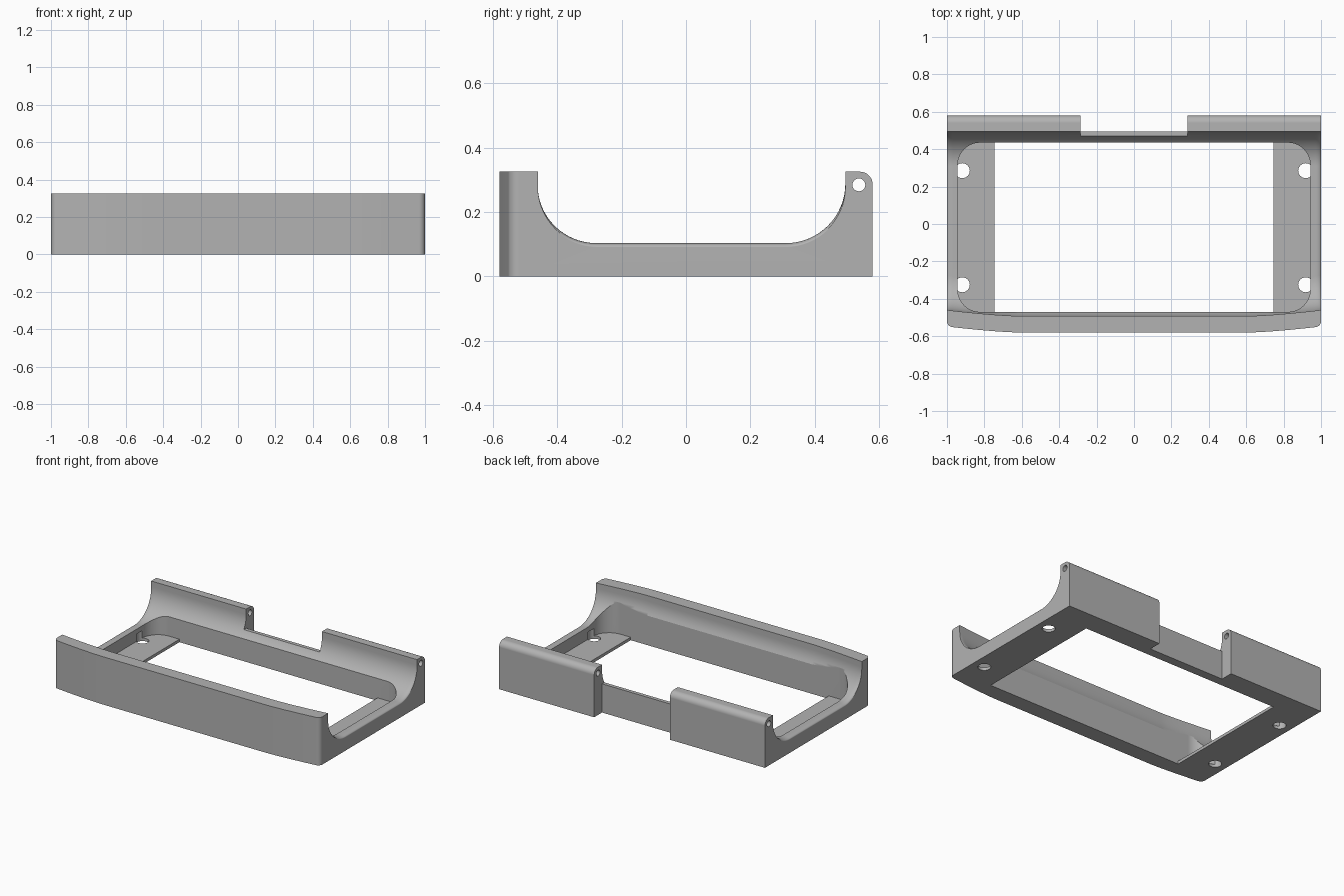
import bpy, bmesh
from math import sin, cos, pi, sqrt

if "Cube" in bpy.data.objects:
    bpy.data.objects.remove(bpy.data.objects["Cube"])

HALF, HEIGHT, RAIL, BACK = 1.0, 0.325, 0.103, 0.58
ARC, CORNER, FLOOR = 0.185, 0.028, 0.02

grey = bpy.data.materials.new("plain grey")
grey.use_nodes = True
grey.diffuse_color = (0.45, 0.45, 0.45, 1)
grey.node_tree.nodes["Principled BSDF"].inputs["Base Color"].default_value = (0.45, 0.45, 0.45, 1)


def loft(name, rings):
    """Skin equal closed rings and cap both ends."""
    bm = bmesh.new()
    rows = [[bm.verts.new(p) for p in ring] for ring in rings]
    n = len(rows[0])
    for a, b in zip(rows, rows[1:]):
        for i in range(n):
            j = (i + 1) % n
            bm.faces.new((a[i], a[j], b[j], b[i]))
    bm.faces.new(rows[0])
    bm.faces.new(rows[-1])
    bmesh.ops.recalc_face_normals(bm, faces=bm.faces)
    mesh = bpy.data.meshes.new(name)
    bm.to_mesh(mesh)
    bm.free()
    mesh.materials.append(grey)
    ob = bpy.data.objects.new(name, mesh)
    bpy.context.collection.objects.link(ob)
    return ob


def arc(cy, cz, r, start, end, steps):
    return [(cy + r * cos(start + (end - start) * i / steps),
             cz + r * sin(start + (end - start) * i / steps)) for i in range(steps + 1)]


def prism(name, outline, z0, z1):
    return loft(name, [[(x, y, z) for x, y in outline] for z in (z0, z1)])


def box(name, x0, x1, y0, y1, z0, z1):
    return prism(name, [(x0, y0), (x1, y0), (x1, y1), (x0, y1)], z0, z1)


def section(x):
    """Side profile at x: bowed front wall, scooped middle, rounded hinge edge."""
    ax = abs(x)
    bend = 0.032 * (max(0, ax - 0.62) / (HALF - 0.62)) ** 1.4
    t = max(0, ax - HALF + CORNER)
    rounding = CORNER - sqrt(max(0, CORNER ** 2 - t ** 2))
    cz = RAIL + ARC - 0.45 * rounding
    front = -BACK + bend
    pts = [(front + rounding, 0), (front + rounding, HEIGHT), (front + 0.088, HEIGHT)]
    pts += arc(front + 0.088 + ARC, cz, ARC, pi, 1.5 * pi, 16)
    pts += arc(0.495 - ARC, cz, ARC, 1.5 * pi, 2 * pi, 16)
    pts += [(0.495, HEIGHT)]
    pts += arc(BACK - 0.04, HEIGHT - 0.04, 0.04, pi / 2, 0, 8)
    pts += [(BACK, 0)]
    return [(x, y, z) for y, z in pts]


# Main body
half = [0.31, 0.62] + [0.62 + 0.05 * i for i in range(1, 8)]
half += [HALF - CORNER + CORNER * sin(pi / 2 * i / 8) for i in range(9)]
stations = [-x for x in reversed(half)] + [0] + half
body = loft("tray_frame", [section(x) for x in stations])

# Pocket with rounded corners, above the thin end plates
px, y0, y1, r = 0.943, -0.47, 0.435, 0.12
outline = []
for k, (cx, cy) in enumerate([(px - r, y1 - r), (r - px, y1 - r), (r - px, y0 + r), (px - r, y0 + r)]):
    outline += arc(cx, cy, r, k * pi / 2, (k + 1) * pi / 2, 10)
cutters = [prism("pocket_cutter", outline, FLOOR, 1)]

# Open window between the end plates
cutters.append(box("window_cutter", -0.745, 0.745, y0, y1, -0.1, 0.06))

# Gap between the hinge blocks, with a low rail left in front of it
cutters.append(box("gap_cutter", -0.285, 0.285, 0.495, 0.7, -0.1, 1))
cutters.append(box("rail_cutter", -0.285, 0.285, 0.4, 0.7, 0.195, 1))

# Screw holes in the end plates
for sx in (-1, 1):
    for y in (-0.325, 0.285):
        cutters.append(prism("screw_hole_cutter", arc(sx * 0.918, y, 0.04, 0, 2 * pi, 24)[:-1], -0.1, 0.07))

# Hinge pin hole
pin = arc(0.537, 0.284, 0.02, 0, 2 * pi, 20)[:-1]
cutters.append(loft("pin_cutter", [[(x, y, z) for y, z in pin] for x in (-1.1, 1.1)]))

for cutter in cutters:
    cutter.hide_render = True
    mod = body.modifiers.new(cutter.name, 'BOOLEAN')
    mod.operation = 'DIFFERENCE'
    mod.solver = 'EXACT'
    mod.object = cutter

# Bake the cuts and drop the cutters
graph = bpy.context.evaluated_depsgraph_get()
graph.update()
result = bpy.data.meshes.new_from_object(body.evaluated_get(graph))
body.modifiers.clear()
body.data = result
for cutter in cutters:
    bpy.data.objects.remove(cutter)

# Smooth curved walls, crisp edges
for ob in bpy.context.selected_objects:
    ob.select_set(False)
body.select_set(True)
bpy.context.view_layer.objects.active = body
bpy.ops.object.shade_smooth_by_angle(angle=pi / 7)
weighted = body.modifiers.new("even_shading", 'WEIGHTED_NORMAL')
weighted.keep_sharp = True
